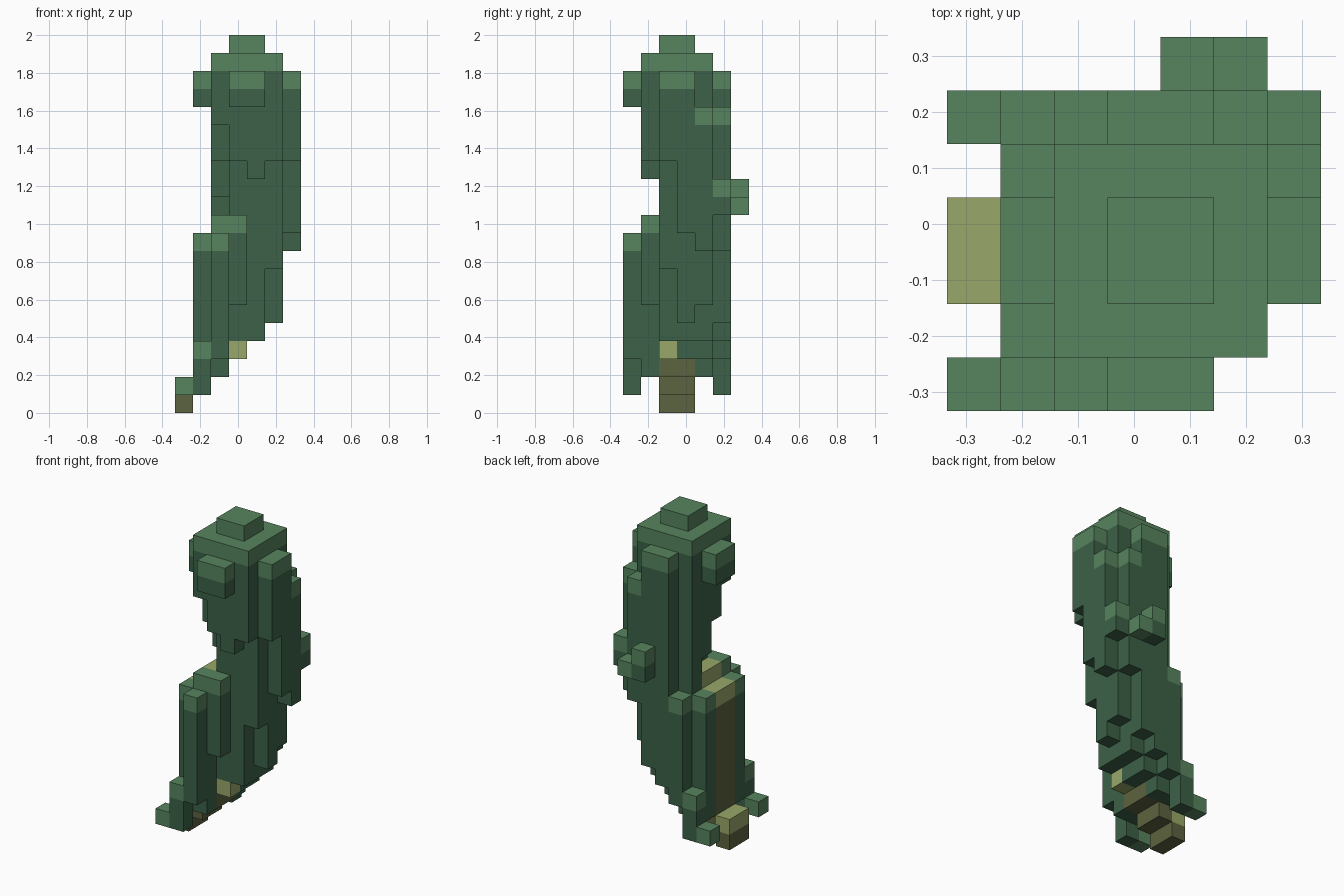
import bpy
import bmesh
from mathutils import Vector

cube = bpy.data.objects.get("Cube")
if cube:
    bpy.data.objects.remove(cube)

UNIT = 2 / 21                      # edge of one block
MIDDLE = 3.5                       # half the footprint, in blocks


def material(name, colour):
    mat = bpy.data.materials.new(name)
    mat.use_nodes = True
    mat.diffuse_color = (*colour, 1)
    shader = mat.node_tree.nodes["Principled BSDF"]
    shader.inputs["Base Color"].default_value = (*colour, 1)
    shader.inputs["Roughness"].default_value = 0.9
    return mat


PALETTE = [
    material("dark_green", (0.045, 0.120, 0.063)),
    material("light_green", (0.095, 0.230, 0.112)),
    material("dark_olive", (0.108, 0.125, 0.050)),
    material("light_olive", (0.315, 0.390, 0.140)),
]

blocks = {}                        # block position -> (part, material index)


def column(part, x, y, bottom, top, base=0):
    """Stack of blocks whose uppermost block takes the lighter shade."""
    for z in range(bottom, top):
        blocks[x, y, z] = (part, base + (z == top - 1))


def mirrored(part, x, y, bottom, top):
    """The same column on the front and on the back."""
    for row in (y, 5 - y):
        column(part, x, row, bottom, top)


# Trunk under the square crown: the underside of each column, front to back
undersides = {2: (16, 14, 12, 2), 3: (14, 3, 3, 3),
              4: (13, 4, 4, 4), 5: (14, 8, 5, 6)}
for x, row in undersides.items():
    for y, bottom in enumerate(row, start=1):
        column("trunk", x, y, bottom, 20)

# Tip on the crown, and the bumps below it on the front and right
for a in (3, 4):
    for b in (2, 3):
        column("tip", a, b, 20, 21)
    column("front_bump", a, 0, 17, 19)
    column("side_bump", 1, a - 1, 17, 19)

# Lower leaves, alike on front and back
mirrored("toes", 0, 0, 1, 2)
mirrored("low_leaves", 1, 0, 1, 4)
mirrored("tall_leaves", 2, 0, 3, 10)
mirrored("tall_leaves", 1, 1, 2, 10)
column("front_leaf", 2, 1, 2, 11)
column("front_leaf", 3, 1, 6, 11)

# Olive rib stepping up from the foot
for x, top in enumerate((2, 10, 11)):
    for y in (2, 3):
        column("rib", x, y, x, top, base=2)
column("rib", 3, 2, 3, 4, base=2)

# Back ribs
column("back_ribs", 3, 5, 4, 19)
column("back_ribs", 4, 5, 5, 19)
column("back_ribs", 5, 5, 9, 17)

# Outer side ribs
for y, (bottom, top) in enumerate(((14, 19), (10, 19), (9, 17), (11, 13)), start=2):
    column("side_ribs", 6, y, bottom, top)

# Buds on the back
column("buds", 4, 6, 11, 13)
column("buds", 5, 6, 11, 12)


def build(part):
    """Mesh of the outward faces of one part."""
    bm = bmesh.new()
    for place, (owner, shade) in blocks.items():
        if owner != part:
            continue
        corner = Vector(place)
        for axis in range(3):
            for side in (0, 1):
                step = [0, 0, 0]
                step[axis] = 2 * side - 1
                if tuple(p + s for p, s in zip(place, step)) in blocks:
                    continue
                u, v = Vector(), Vector()
                u[(axis + 1) % 3] = v[(axis + 2) % 3] = 1
                start = corner.copy()
                start[axis] += side
                loop = [start, start + u, start + u + v, start + v]
                if not side:
                    loop.reverse()
                verts = [bm.verts.new((p - Vector((MIDDLE, MIDDLE, 0))) * UNIT)
                         for p in loop]
                bm.faces.new(verts).material_index = shade
    bmesh.ops.remove_doubles(bm, verts=bm.verts[:], dist=UNIT / 100)
    mesh = bpy.data.meshes.new(part)
    for mat in PALETTE:
        mesh.materials.append(mat)
    bm.to_mesh(mesh)
    bm.free()
    bpy.context.collection.objects.link(bpy.data.objects.new(part, mesh))


for name in sorted({part for part, _ in blocks.values()}):
    build(name)
